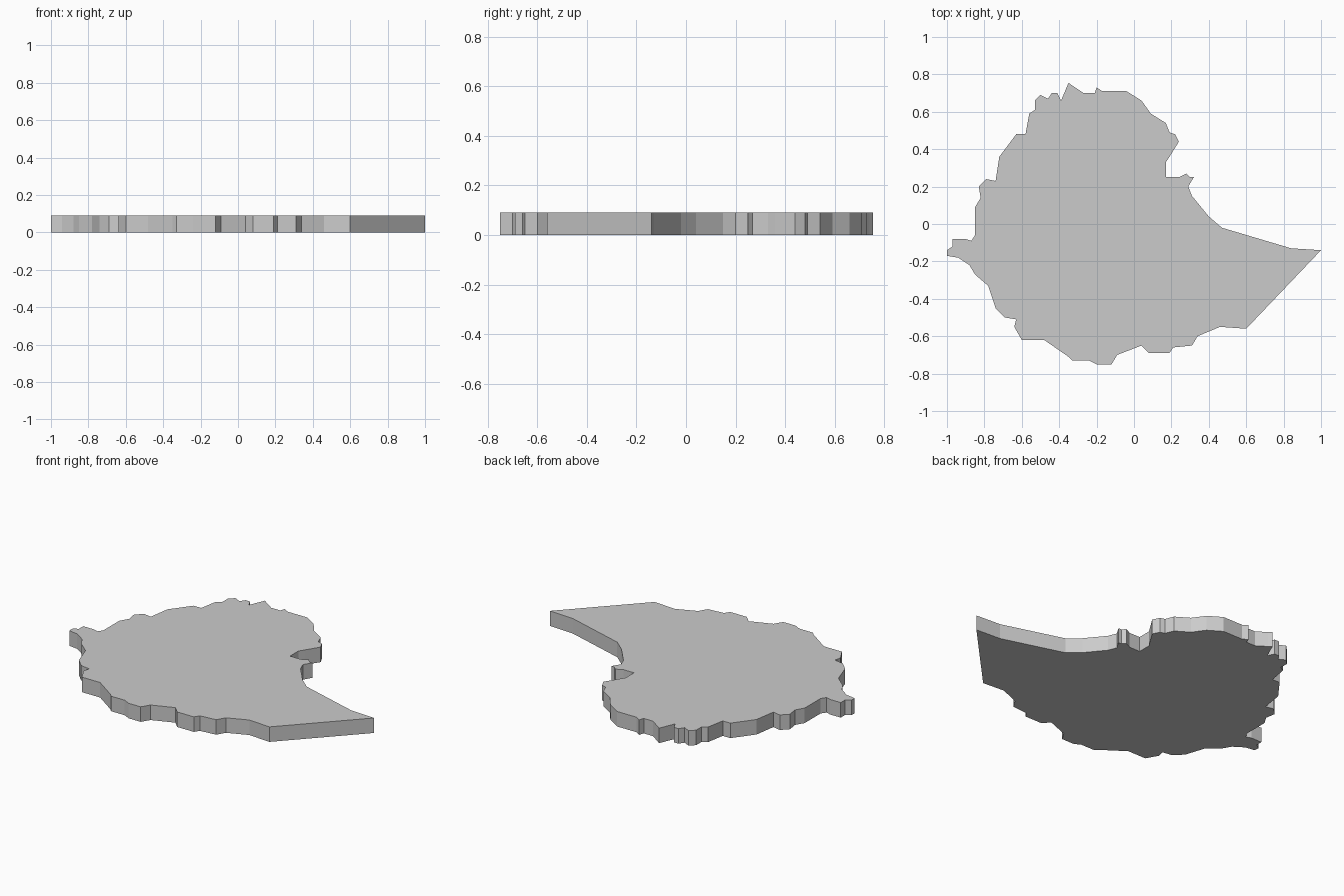
import bpy, bmesh

HEIGHT = 0.09

# Plate outline, clockwise from the west tip
outline = [
    (-1.0, -.17), (-1.0, -.14), (-.97, -.12), (-.97, -.08), (-.90, -.08), (-.87, -.09),
    (-.85, -.06), (-.85, .09), (-.82, .14), (-.83, .20), (-.79, .24), (-.74, .23),
    (-.72, .36), (-.63, .48), (-.58, .48), (-.56, .59), (-.53, .61), (-.53, .66),
    (-.50, .69), (-.46, .67), (-.44, .70), (-.41, .70), (-.39, .66), (-.35, .755),
    (-.33, .74), (-.27, .70), (-.21, .70), (-.20, .73), (-.17, .71), (-.04, .71),
    (.04, .66), (.09, .59), (.17, .54), (.19, .49), (.22, .48), (.24, .44),
    (.19, .36), (.17, .33), (.17, .25), (.24, .25), (.28, .27), (.30, .25),
    (.32, .25), (.29, .20), (.31, .15), (.40, .04), (.47, -.02), (.84, -.13),
    (1.0, -.14), (.60, -.56), (.46, -.55), (.34, -.60), (.31, -.65), (.21, -.66),
    (.19, -.69), (.08, -.69), (.04, -.65), (-.09, -.70), (-.12, -.75), (-.20, -.75),
    (-.24, -.73), (-.33, -.73), (-.35, -.71), (-.48, -.62), (-.60, -.62), (-.64, -.55),
    (-.63, -.51), (-.69, -.50), (-.74, -.45), (-.78, -.33), (-.85, -.27), (-.88, -.22),
    (-.94, -.18),
]

# Extrude the outline into a solid map plate
bm = bmesh.new()
base = bm.faces.new([bm.verts.new((x, y, 0)) for x, y in outline])
ext = bmesh.ops.extrude_face_region(bm, geom=[base], use_keep_orig=True)
top = [g for g in ext["geom"] if isinstance(g, bmesh.types.BMVert)]
bmesh.ops.translate(bm, verts=top, vec=(0, 0, HEIGHT))
bmesh.ops.recalc_face_normals(bm, faces=bm.faces[:])
mesh = bpy.data.meshes.new("map_plate")
bm.to_mesh(mesh)
bm.free()
plate = bpy.data.objects.new("map_plate", mesh)
bpy.context.collection.objects.link(plate)
